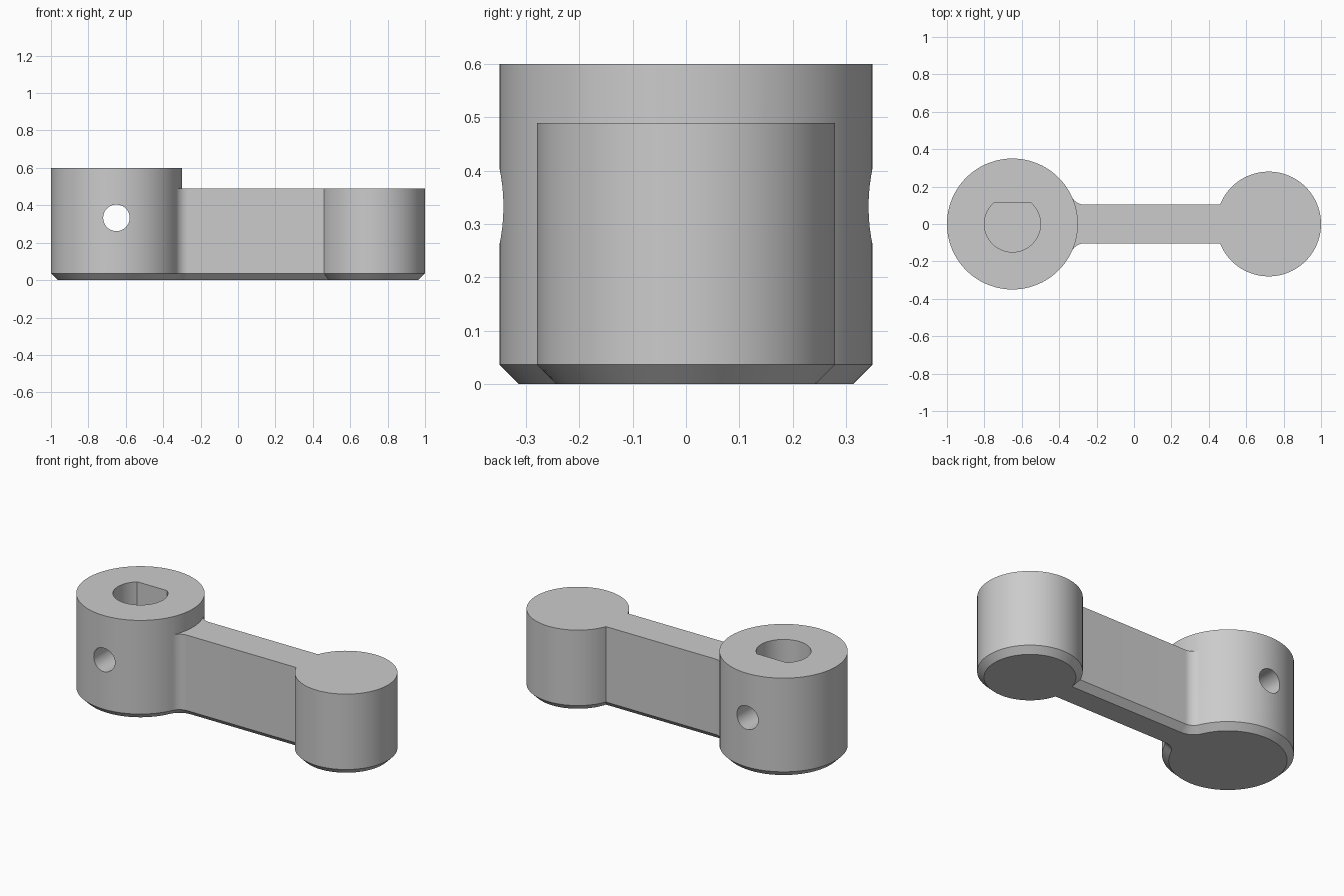
import bpy, bmesh
from math import pi, sqrt, asin, atan2, cos, sin
from mathutils import Matrix, Vector

cube = bpy.data.objects.get("Cube")
if cube:
    bpy.data.objects.remove(cube, do_unlink=True)

HUB_X, HUB_R, HUB_TOP = -0.65, 0.35, 0.60
PIN_X, PIN_R = 0.72, 0.28
ARM_W, ARM_TOP, CHAMFER, FILLET = 0.104, 0.49, 0.036, 0.07
HUB_STEPS = 80

# fillet centre and the angle where it touches the hub
FY = ARM_W + FILLET
FX = sqrt((HUB_R + FILLET) ** 2 - FY ** 2)
TOUCH = atan2(FY, FX)

grey = bpy.data.materials.new("plain grey")
grey.use_nodes = True
color = (0.6, 0.6, 0.6, 1)
grey.diffuse_color = color
grey.node_tree.nodes["Principled BSDF"].inputs["Base Color"].default_value = color


def arc(cx, cy, r, start, end, steps):
    angles = [start + (end - start) * i / steps for i in range(steps + 1)]
    return [(cx + r * cos(t), cy + r * sin(t)) for t in angles]


def outline(inset):
    """Plan of hub, filleted arm and round end, moved inward by inset."""
    fr = FILLET + inset
    corner = asin((ARM_W - inset) / (PIN_R - inset))
    hub = arc(HUB_X, 0, HUB_R - inset, TOUCH, 2 * pi - TOUCH, HUB_STEPS)
    lower = arc(HUB_X + FX, -FY, fr, pi - TOUCH, pi / 2, 10)[1:]
    pin = arc(PIN_X, 0, PIN_R - inset, corner - pi, pi - corner, 80)
    upper = arc(HUB_X + FX, FY, fr, -pi / 2, TOUCH - pi, 10)[:-1]
    return hub + lower + pin + upper


def add_ring(bm, points, z):
    return [bm.verts.new((x, y, z)) for x, y in points]


def bridge(bm, low, high):
    for i in range(len(low)):
        j = (i + 1) % len(low)
        bm.faces.new((low[i], low[j], high[j], high[i]))


def finish(bm, name):
    bmesh.ops.recalc_face_normals(bm, faces=bm.faces)
    mesh = bpy.data.meshes.new(name)
    bm.to_mesh(mesh)
    bm.free()
    mesh.materials.append(grey)
    obj = bpy.data.objects.new(name, mesh)
    bpy.context.collection.objects.link(obj)
    return obj


def prism(name, points, z0, z1, matrix=Matrix()):
    bm = bmesh.new()
    low, high = add_ring(bm, points, z0), add_ring(bm, points, z1)
    bridge(bm, low, high)
    bm.faces.new(low)
    bm.faces.new(high)
    bm.transform(matrix)
    return finish(bm, name)


# lever body: chamfered foot, straight walls
bm = bmesh.new()
foot = add_ring(bm, outline(CHAMFER), 0)
edge = add_ring(bm, outline(0), CHAMFER)
rim = add_ring(bm, outline(0), ARM_TOP)
bm.faces.new(foot)
bridge(bm, foot, edge)
bridge(bm, edge, rim)

# arm top, and the taller hub rising out of it
inner = add_ring(bm, arc(HUB_X, 0, HUB_R, -TOUCH, TOUCH, 22)[1:-1], ARM_TOP)
bm.faces.new(rim[HUB_STEPS:] + rim[:1] + inner[::-1])
hub_low = rim[:HUB_STEPS + 1] + inner
hub_high = add_ring(bm, [v.co.xy for v in hub_low], HUB_TOP)
bridge(bm, hub_low, hub_high)
bm.faces.new(hub_high)
lever = finish(bm, "crank_lever")

# blind D-shaped shaft bore and set screw hole across the hub
flat = asin(0.112 / 0.15)
bore = prism("shaft_bore_cutter",
             arc(HUB_X, 0, 0.15, pi - flat, 2 * pi + flat, 64), 0.1, 0.7)
cross = prism("screw_hole_cutter", arc(0, 0, 0.071, 0, 2 * pi, 40)[:-1], -0.5, 0.5,
              Matrix.Translation(Vector((HUB_X, 0, 0.333))) @ Matrix.Rotation(pi / 2, 4, "X"))

bpy.ops.object.select_all(action="DESELECT")
bpy.context.view_layer.objects.active = lever
lever.select_set(True)
for cutter in (bore, cross):
    cutter.hide_render = True
    mod = lever.modifiers.new(cutter.name, "BOOLEAN")
    mod.operation = "DIFFERENCE"
    mod.solver = "EXACT"
    mod.object = cutter
    bpy.ops.object.modifier_apply(modifier=mod.name)
    bpy.data.objects.remove(cutter, do_unlink=True)

bpy.ops.object.shade_smooth_by_angle(angle=pi / 6)
